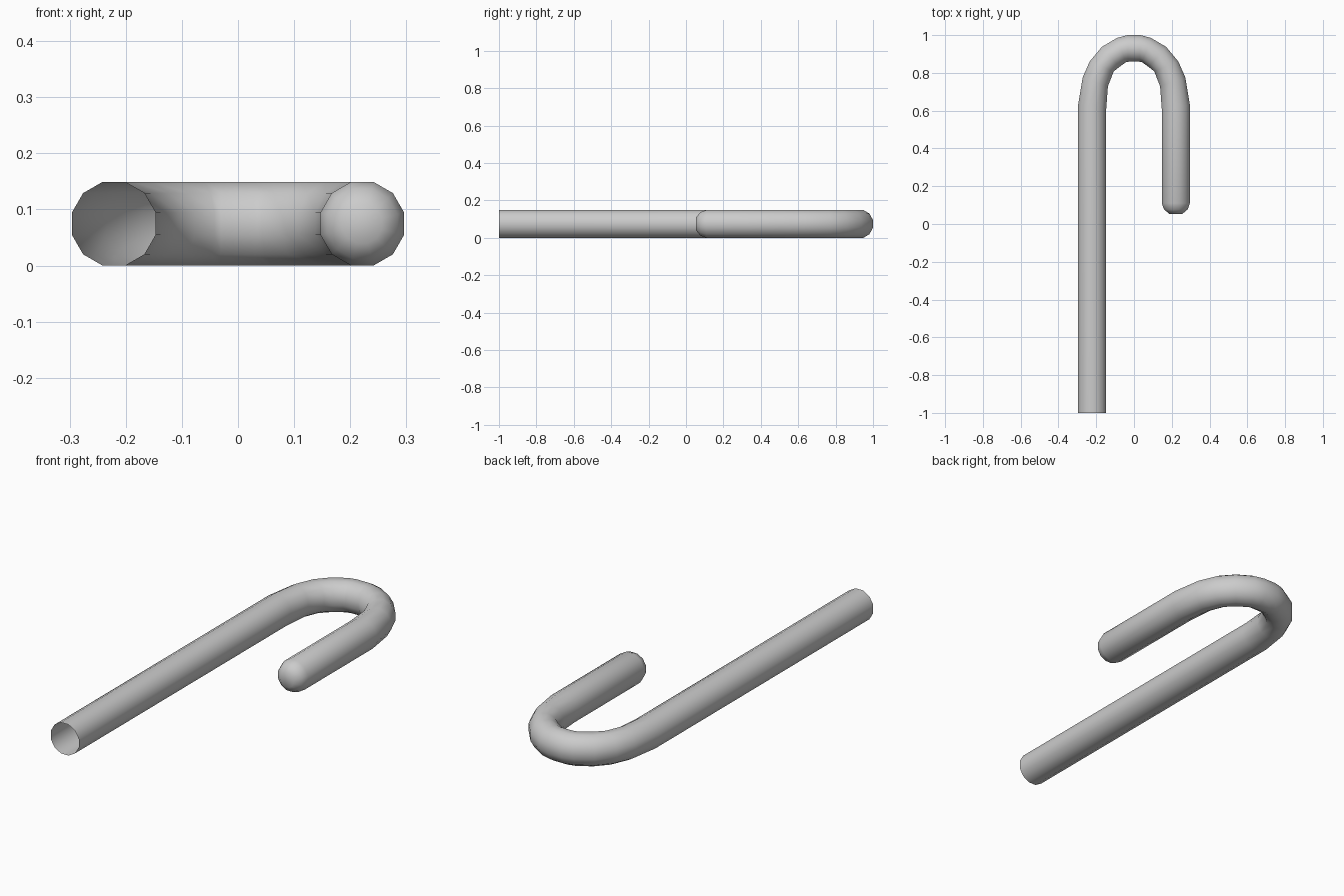
import bpy, bmesh
from math import cos, sin, pi, radians

if "Cube" in bpy.data.objects:
    bpy.data.objects.remove(bpy.data.objects["Cube"])

SIDES = 12
APOTHEM = 0.0745
K = 1 / cos(pi / SIDES)          # flat-to-flat size -> corner radius

# Outer and inner edge of the left half of the bend, seen from above
bend = [
    ((-0.296, 0.63), (-0.147, 0.61)),
    ((-0.272, 0.775), (-0.138, 0.73)),
    ((-0.235, 0.86), (-0.107, 0.808)),
    ((-0.170, 0.938), (-0.077, 0.832)),
    ((-0.090, 0.985), (-0.042, 0.857)),
    ((-0.035, 1.0), (-0.03, 0.859)),
]
mirrored = [((-o[0], o[1]), (-i[0], i[1])) for o, i in reversed(bend)]

# Cross-sections along the cane: outer edge, inner edge, height scale
sections = [((-0.296, -1.0), (-0.147, -1.0), 1)]
sections += [(o, i, 1) for o, i in bend + mirrored]
# Rounded tip
for y, s in ((0.11, 1), (0.077, 0.84), (0.054, 0.47)):
    w = APOTHEM * s
    sections.append(((0.2215 + w, y), (0.2215 - w, y), s))

bm = bmesh.new()
rings = []
for (ox, oy), (ix, iy), s in sections:
    cx, cy = (ox + ix) / 2, (oy + iy) / 2
    dx, dy = (ox - ix) / 2 * K, (oy - iy) / 2 * K
    ring = []
    for n in range(SIDES):
        a = 2 * pi * (n + 0.5) / SIDES
        ring.append(bm.verts.new((cx + dx * cos(a), cy + dy * cos(a),
                                  APOTHEM + APOTHEM * K * s * sin(a))))
    rings.append(ring)

# Tube skin, open at the foot
for a, b in zip(rings, rings[1:]):
    for n in range(SIDES):
        m = (n + 1) % SIDES
        bm.faces.new((a[n], a[m], b[m], b[n]))

# Closed tip
bm.faces.new(rings[-1])
bmesh.ops.recalc_face_normals(bm, faces=bm.faces)

mesh = bpy.data.meshes.new("cane")
bm.to_mesh(mesh)
bm.free()
cane = bpy.data.objects.new("cane", mesh)
bpy.context.collection.objects.link(cane)
bpy.context.view_layer.objects.active = cane
cane.select_set(True)
bpy.ops.object.shade_smooth_by_angle(angle=radians(60))
